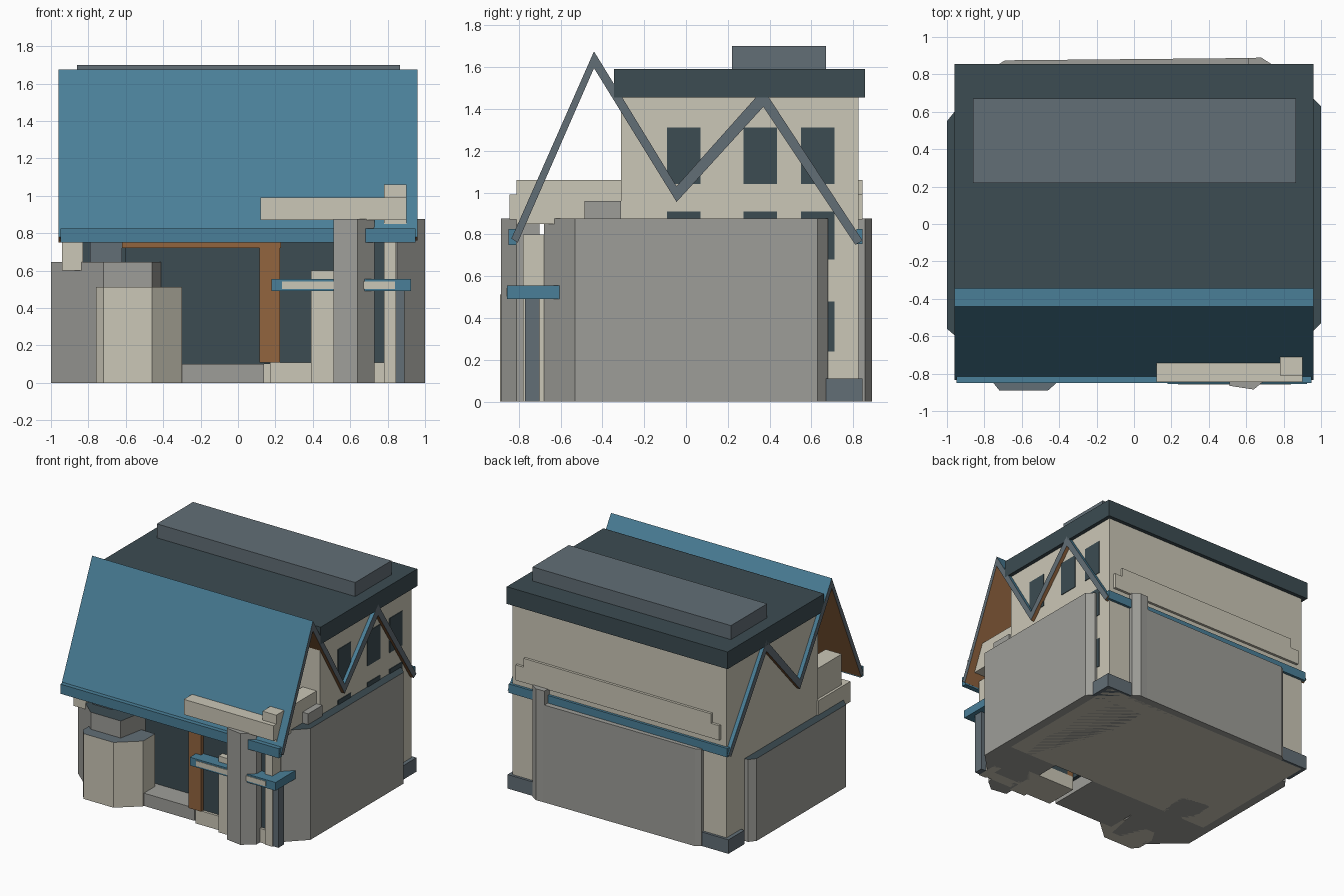
import bpy
import bmesh
from mathutils import Vector

if "Cube" in bpy.data.objects:
    bpy.data.objects.remove(bpy.data.objects["Cube"], do_unlink=True)


def material(name, rgb):
    # sRGB 0-255 to linear
    lin = [(c / 255 / 12.92 if c < 11 else ((c / 255 + 0.055) / 1.055) ** 2.4) for c in rgb]
    m = bpy.data.materials.new(name)
    m.use_nodes = True
    m.diffuse_color = (*lin, 1)
    m.node_tree.nodes["Principled BSDF"].inputs["Base Color"].default_value = (*lin, 1)
    return m


CREAM = material("cream plaster", (203, 199, 183))
STONE = material("stone grey", (158, 158, 153))
SLATE = material("dark slate", (60, 76, 82))
STEEL = material("blue grey", (98, 110, 118))
BLUE = material("roof blue", (74, 127, 152))
BROWN = material("timber brown", (146, 101, 63))


def prism(name, points, lo, hi, axis="z", mats=(STONE,), rule=None):
    """Extrude a 2D outline along z, or a (y, z) profile along x."""
    place = (lambda p, t: (p[0], p[1], t)) if axis == "z" else (lambda p, t: (t, p[0], p[1]))
    bm = bmesh.new()
    base = bm.faces.new([bm.verts.new(place(p, lo)) for p in points])
    grown = bmesh.ops.extrude_face_region(bm, geom=[base])
    shift = Vector((0, 0, hi - lo)) if axis == "z" else Vector((hi - lo, 0, 0))
    bmesh.ops.translate(bm, vec=shift, verts=[v for v in grown["geom"] if isinstance(v, bmesh.types.BMVert)])
    bmesh.ops.recalc_face_normals(bm, faces=bm.faces)
    bm.normal_update()
    if rule:
        for f in bm.faces:
            f.material_index = rule(f.normal)
    mesh = bpy.data.meshes.new(name)
    bm.to_mesh(mesh)
    bm.free()
    for m in mats:
        mesh.materials.append(m)
    ob = bpy.data.objects.new(name, mesh)
    bpy.context.collection.objects.link(ob)
    return ob


def box(name, x, y, z, mat):
    outline = [(x[0], y[0]), (x[1], y[0]), (x[1], y[1]), (x[0], y[1])]
    return prism(name, outline, z[0], z[1], mats=(mat,))


def top_slot(n):
    return 1 if n.z > 0.5 else 0


# Main building and flat roof
box("main_body", (-0.93, 0.93), (-0.31, 0.825), (0, 1.46), CREAM)
box("flat_roof", (-0.96, 0.96), (-0.345, 0.855), (1.455, 1.59), SLATE)
box("roof_box", (-0.86, 0.865), (0.22, 0.67), (1.59, 1.70), STEEL)

# Folded roof: front gable and a rear fold that shows on both side walls
outer = [(-0.835, 0.78), (-0.44, 1.675), (-0.045, 1.03), (0.37, 1.495), (0.845, 0.77)]
inner = [(0.81, 0.75), (0.37, 1.41), (-0.045, 0.955), (-0.44, 1.595), (-0.805, 0.76)]
prism("folded_roof", outer + inner, -0.96, 0.96, "x", (BLUE, STEEL, BROWN),
      lambda n: 1 if abs(n.x) > 0.5 else (2 if n.z < -0.1 else 0))
box("front_fascia", (-0.95, 0.95), (-0.85, -0.81), (0.75, 0.825), BLUE)
box("rear_fascia", (-0.95, 0.95), (0.815, 0.845), (0.755, 0.825), BLUE)

# Low side wings with chamfered corners
right = [(0.5, -0.68), (0.85, -0.68), (1, -0.53), (1, 0.63), (0.95, 0.68), (0.5, 0.68)]
prism("left_wing", right, 0, 0.875, mats=(STONE, SLATE), rule=top_slot)
left = [(-1, -0.56), (-0.72, -0.8), (-0.46, -0.8), (-0.4, -0.5), (-0.4, 0.6), (-0.96, 0.6), (-1, 0.55)]
prism("right_wing", left, 0, 0.647, mats=(STONE, SLATE), rule=top_slot)

# Rear wing, its post and the corner plinths
rear = [(-0.73, 0.8), (0.73, 0.8), (0.73, 0.855), (0.68, 0.888), (-0.69, 0.875), (-0.73, 0.85)]
prism("rear_wing", rear, 0, 0.765)
prism("rear_post", [(0.61, 0.8), (0.735, 0.8), (0.735, 0.855), (0.68, 0.89), (0.61, 0.887)], 0, 0.875)
for side, x in (("right", (-0.96, -0.72)), ("left", (0.72, 0.96))):
    box(side + "_rear_plinth", x, (0.645, 0.845), (0, 0.11), STEEL)

# Raised panel on the rear wall
panel = [(-0.88, 0.87), (0.89, 0.87), (0.89, 0.99), (0.82, 0.99), (0.82, 1.06),
         (-0.81, 1.06), (-0.81, 0.985), (-0.88, 0.985)]
rear_panel = prism("rear_panel", panel, 0, 0.025, mats=(CREAM,))
rear_panel.rotation_euler.x = 1.5708
rear_panel.location.y = 0.845

# Side windows
for row, (z0, z1) in enumerate(((0.24, 0.48), (0.68, 0.91), (1.04, 1.31))):
    for col, y0 in enumerate((-0.09, 0.275, 0.55)):
        box(f"side_window_{row}_{col}", (0.926, 0.935), (y0, y0 + 0.16), (z0, z1), SLATE)

# Ledges under the gable ends and the front panel
box("front_panel", (0.12, 0.9), (-0.845, -0.74), (0.87, 0.99), CREAM)
box("left_ledge", (0.78, 0.9), (-0.81, -0.31), (0.85, 1.06), CREAM)
box("left_ledge_vent", (0.88, 0.95), (-0.485, -0.31), (0.87, 0.96), STONE)
box("right_ledge", (-0.92, -0.78), (-0.62, -0.31), (0.62, 1.0), CREAM)

# Ground floor front: entrance recess and shop bay
box("entrance_wall", (-0.62, 0.17), (-0.56, -0.3), (0.1, 0.76), SLATE)
box("upper_right_wall", (-0.94, -0.83), (-0.7, -0.3), (0.6, 0.76), CREAM)
box("upper_right_glass", (-0.83, -0.6), (-0.66, -0.3), (0.6, 0.76), SLATE)
box("upper_right_panel", (-0.79, -0.62), (-0.68, -0.64), (0.64, 0.75), STEEL)
box("entrance_step", (-0.4, 0.14), (-0.74, -0.3), (0, 0.1), STONE)
box("lintel", (-0.62, 0.23), (-0.78, -0.72), (0.72, 0.78), BROWN)
box("entrance_post", (0.115, 0.225), (-0.78, -0.5), (0.11, 0.78), BROWN)
box("bay_base", (0.17, 0.8), (-0.77, -0.5), (0, 0.11), CREAM)
box("bay_glass", (0.225, 0.78), (-0.75, -0.5), (0.11, 0.78), SLATE)
box("bay_pier", (0.39, 0.53), (-0.8, -0.6), (0, 0.6), CREAM)
box("bay_corner", (0.78, 0.845), (-0.78, -0.6), (0, 0.8), CREAM)

# Front pillar and planter
prism("front_pillar", [(0.51, -0.7), (0.51, -0.865), (0.64, -0.885), (0.73, -0.81), (0.73, -0.7)], 0, 0.875)
prism("planter", [(-0.76, -0.7), (-0.76, -0.84), (-0.72, -0.89), (-0.46, -0.89), (-0.3, -0.75), (-0.3, -0.6),
                  (-0.7, -0.6)], 0, 0.513, mats=(CREAM, STEEL), rule=top_slot)

# Shop canopy with pale strips and its post
box("canopy", (0.18, 0.925), (-0.855, -0.6), (0.49, 0.555), BLUE)
for i, x in enumerate(((0.235, 0.51), (0.665, 0.84))):
    box(f"canopy_strip_{i}", x, (-0.859, -0.852), (0.503, 0.543), CREAM)
box("canopy_post", (0.845, 0.89), (-0.77, -0.7), (0, 0.49), STEEL)
